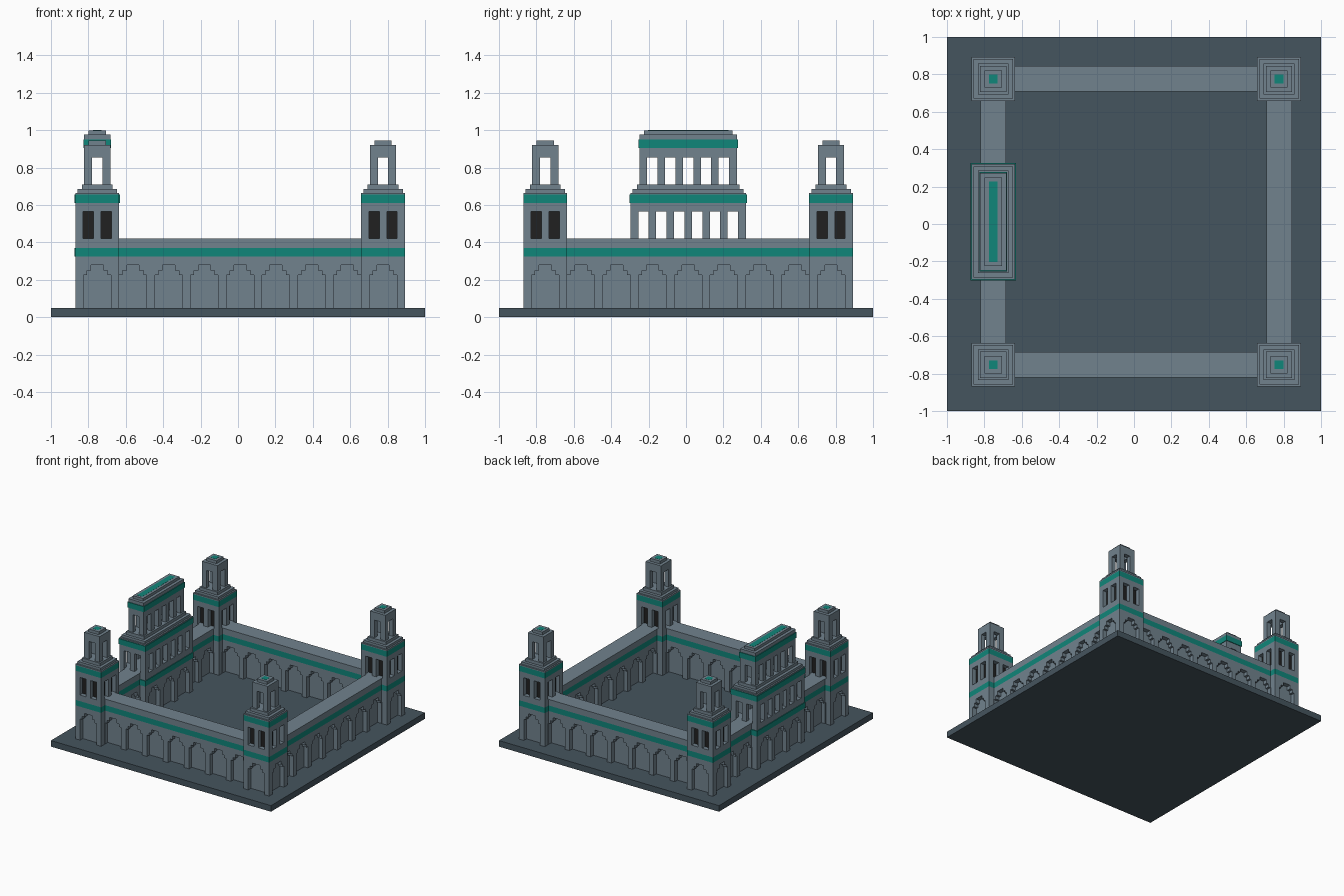
import bpy, bmesh

if "Cube" in bpy.data.objects:
    bpy.data.objects.remove(bpy.data.objects["Cube"])

O, P, W = -0.87, 0.191, 0.044        # start of the arch grid, arch pitch, pier width
T = 0.035                            # depth of arch and window recesses
TW = P + W                           # tower width
ARCH = [(0.0735, 0.225), (0.055, 0.25), (0.033, 0.28)]   # stepped arch: half width, top


def material(name, rgb):
    m = bpy.data.materials.new(name)
    m.diffuse_color = (*rgb, 1)
    m.use_nodes = True
    m.node_tree.nodes["Principled BSDF"].inputs["Base Color"].default_value = m.diffuse_color
    return m


STONE = material("stone", (0.165, 0.224, 0.27))
SLATE = material("slate", (0.06, 0.09, 0.112))
TEAL = material("teal", (0.005, 0.24, 0.195))
BLACK = material("dark_opening", (0.015, 0.015, 0.015))


class Part:
    """Collects solids into one object."""
    def __init__(self):
        self.bm = bmesh.new()

    def prism(self, outline, v0, v1, axis):
        # outline in (u, z), extruded along the other horizontal axis
        def put(u, z, v):
            return self.bm.verts.new((u, v, z) if axis == 'x' else (v, u, z))
        a = [put(u, z, v0) for u, z in outline]
        b = [put(u, z, v1) for u, z in outline]
        self.bm.faces.new(a)
        self.bm.faces.new(b[::-1])
        n = len(a)
        for i in range(n):
            j = (i + 1) % n
            self.bm.faces.new((a[j], a[i], b[i], b[j]))

    def box(self, x0, x1, y0, y1, z0, z1):
        self.prism([(x0, z0), (x1, z0), (x1, z1), (x0, z1)], y0, y1, 'x')

    def arcade(self, u0, n, pitch, steps, z0, z1, v0, v1, axis, trim=0):
        # slab with n stepped openings cut up from its bottom edge
        u1 = u0 + n * pitch + W
        pts = [(u0 + trim, z0)]
        for i in range(n):
            c = u0 + W / 2 + (i + 0.5) * pitch
            left, z = [], z0
            for h, top in steps:
                left += [(-h, z), (-h, top)]
                z = top
            pts += [(c + u, zz) for u, zz in left]
            pts += [(c - u, zz) for u, zz in reversed(left)]
        pts += [(u1 - trim, z0), (u1 - trim, z1), (u0 + trim, z1)]
        self.prism(pts, v0, v1, axis)

    def storey(self, x0, y0, nx, ny, pitch, steps, z0, z1):
        # four pierced walls around a rectangle
        x1, y1 = x0 + nx * pitch + W, y0 + ny * pitch + W
        for v in (y0, y1 - T):
            self.arcade(x0, nx, pitch, steps, z0, z1, v, v + T, 'x')
        for v in (x0, x1 - T):
            self.arcade(y0, ny, pitch, steps, z0, z1, v, v + T, 'y', T)

    def finish(self, name, mat):
        bmesh.ops.recalc_face_normals(self.bm, faces=self.bm.faces)
        me = bpy.data.meshes.new(name)
        self.bm.to_mesh(me)
        self.bm.free()
        me.materials.append(mat)
        bpy.context.collection.objects.link(bpy.data.objects.new(name, me))


def window(top):
    return [((P / 2 - W) / 2 + 0.002, top)]


def box(name, mat, x0, x1, y0, y1, z0, z1):
    p = Part()
    p.box(x0, x1, y0, y1, z0, z1)
    p.finish(name, mat)


# Base slab
box("base", SLATE, -1, 1, -1, 1, 0, 0.05)


# Curtain walls: arcades on both faces, thin core, teal band, coping
def wall(name, axis, v0):
    v1, n = v0 + 0.136, 7
    u0, u1 = O + P, O + 8 * P + W
    e0, e1 = u0 + W / 2, u1 - W / 2

    def bar(part, a, b, z0, z1):
        part.prism([(e0, z0), (e1, z0), (e1, z1), (e0, z1)], a, b, axis)
    p = Part()
    for v in (v0, v1 - T):
        p.arcade(u0, n, P, ARCH, 0.05, 0.325, v, v + T, axis)
    bar(p, v0 + T, v1 - T, 0.05, 0.325)
    bar(p, v0, v1, 0.37, 0.42)
    p.finish(name, STONE)
    t = Part()
    bar(t, v0, v1, 0.325, 0.37)
    t.finish(name + "_band", TEAL)


FAR = O + 8 * P
for name, axis, v in (("front_wall", 'x', O), ("back_wall", 'x', FAR),
                      ("left_wall", 'y', O), ("right_wall", 'y', FAR)):
    wall(name, axis, v + 0.05)


# Towers (one bay) and gatehouse (three bays) share the same storeys
def building(name, x, y, bays, house=False):
    ly = bays * P + W
    x1, y1 = x + TW, y + ly
    e = 0.005 if house else 0

    def inset(d):
        return x + d, x1 - d, y + d, y1 - d
    p = Part()
    # ground storey with blind arches
    p.storey(x, y, 1, bays, P, ARCH, 0.05, 0.325)
    p.box(*inset(T), 0.05, 0.325)
    p.box(*inset(0), 0.37, 0.42)
    # window storey and stepped cornice
    p.storey(x, y, 2, 2 * bays, P / 2, window(0.565), 0.42, 0.61)
    p.box(*inset(0), 0.655, 0.665)
    p.box(*inset(0.012), 0.665, 0.685)
    p.box(*inset(0.035), 0.685, 0.71)
    # open lantern
    d = P / 4
    top = 0.905 if house else 0.92
    p.storey(x + d, y + d, 1, 2 * bays - 1, P / 2, window(0.855), 0.71, top)
    if house:
        p.box(*inset(d), 0.95, 0.977)
        cap = 0.999
        p.box(*inset(0.072), 0.977, cap)
    else:
        p.box(*inset(d), 0.895, 0.92)
        cap = 0.944
        p.box(*inset(0.072), 0.92, cap)
    p.finish(name, STONE)
    # teal bands and roof inlay
    t = Part()
    t.box(*inset(-e), 0.325, 0.37)
    t.box(*inset(-e), 0.61, 0.655)
    if house:
        t.box(*inset(d - e), 0.905, 0.95)
    t.box(*inset(0.094), cap - 0.01, cap + 0.001)
    t.finish(name + "_bands", TEAL)
    # dark interior behind tower windows
    if not house:
        box(name + "_dark_interior", BLACK, *inset(T), 0.42, 0.61)


for fy, y in (("front", O), ("back", FAR)):
    for fx, x in (("left", O), ("right", FAR)):
        building(f"{fy}_{fx}_tower", x, y, 1)
building("gatehouse", O, O + 3 * P, 3, True)
